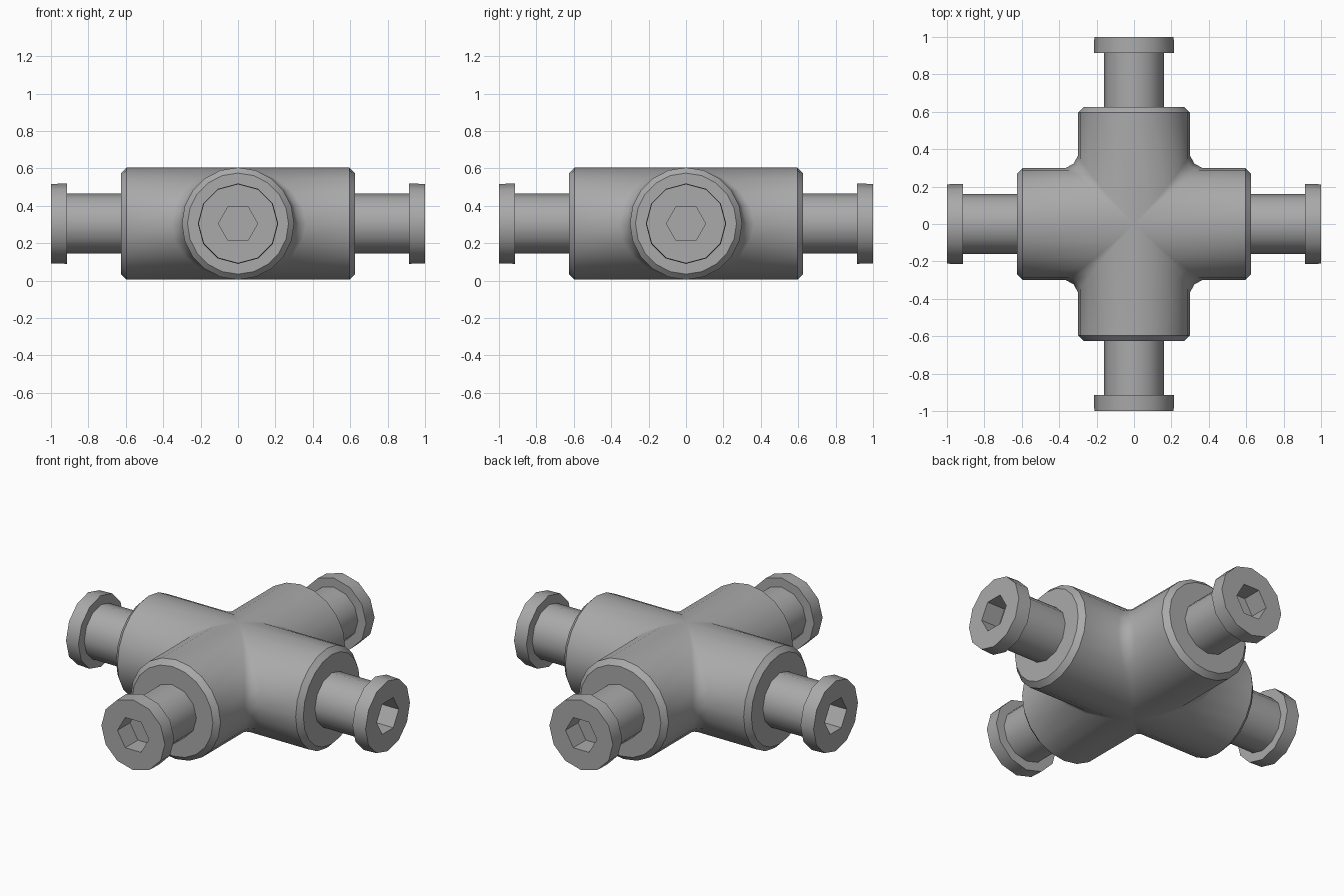
import bpy, bmesh
from math import pi, sin, cos, radians
from mathutils import Matrix, Vector

if "Cube" in bpy.data.objects:
    bpy.data.objects.remove(bpy.data.objects["Cube"], do_unlink=True)

R = 0.3          # arm radius
MID = 0.305      # height of the arm axes
END = 0.625      # end of each arm
CHAMFER = 0.03

steel = bpy.data.materials.new("grey steel")
steel.use_nodes = True
colour = (0.4, 0.4, 0.4, 1)
steel.diffuse_color = colour
steel.node_tree.nodes["Principled BSDF"].inputs["Base Color"].default_value = colour


def finish(name, bm, turn=0, angle=35):
    """Weld, orient and shade a mesh, then place it on the arm axes."""
    bmesh.ops.remove_doubles(bm, verts=bm.verts, dist=0.0005)
    bmesh.ops.recalc_face_normals(bm, faces=bm.faces)
    mesh = bpy.data.meshes.new(name)
    bm.to_mesh(mesh)
    bm.free()
    mesh.materials.append(steel)
    ob = bpy.data.objects.new(name, mesh)
    bpy.context.collection.objects.link(ob)
    ob.location.z = MID
    ob.rotation_euler.z = turn
    bpy.ops.object.select_all(action="DESELECT")
    ob.select_set(True)
    bpy.context.view_layer.objects.active = ob
    bpy.ops.object.shade_smooth_by_angle(angle=radians(angle))
    return ob


def skin(bm, rows, closed=False):
    """Join neighbouring rows of points with quads."""
    rows = [[bm.verts.new(p) for p in row] for row in rows]
    pairs = list(zip(rows, rows[1:])) + ([(rows[-1], rows[0])] if closed else [])
    for a, b in pairs:
        for i in range(len(a) - 1):
            bm.faces.new((a[i], a[i + 1], b[i + 1], b[i]))


def corner_row(t):
    """Half-arm, filleted crotch and next half-arm at one height."""
    c, z = R * cos(t), R * sin(t)
    w = 0.065 * cos(t) ** 2
    k = 1 - CHAMFER / R
    half = [(END, 0, 0), (END, c * k, z * k), (END - CHAMFER, c, z), (c + w, c, z)]
    middle = [(c + w * 0.35, c + w * 0.35, z)]
    return half + middle + [(y, x, h) for x, y, h in reversed(half)]


# Four-way body: one corner repeated around the vertical axis
bm = bmesh.new()
STEPS = 10
rows = [corner_row(pi * (i / STEPS - 0.5)) for i in range(STEPS + 1)]
for q in range(4):
    turn = Matrix.Rotation(q * pi / 2, 3, "Z")
    skin(bm, [[turn @ Vector(p) for p in row] for row in rows])
finish("cross_body", bm)


# Bolts: shaft, flanged head and hexagonal socket
SIDES = 12
profile = [(0.6, 0.16, False), (0.915, 0.16, False), (0.915, 0.215, False),
           (1.0, 0.212, False), (1.0, 0.105, True), (0.88, 0.105, True), (0.88, 0, True)]


def bolt_row(i):
    a = 2 * pi * i / SIDES
    flat = cos(pi / 6) if i % 2 else 1
    return [(x, r * (flat if hexagon else 1) * cos(a), r * (flat if hexagon else 1) * sin(a))
            for x, r, hexagon in profile]


for q, side in enumerate(("left", "back", "right", "front")):
    bm = bmesh.new()
    skin(bm, [bolt_row(i) for i in range(SIDES)], closed=True)
    finish(side + "_bolt", bm, q * pi / 2)
